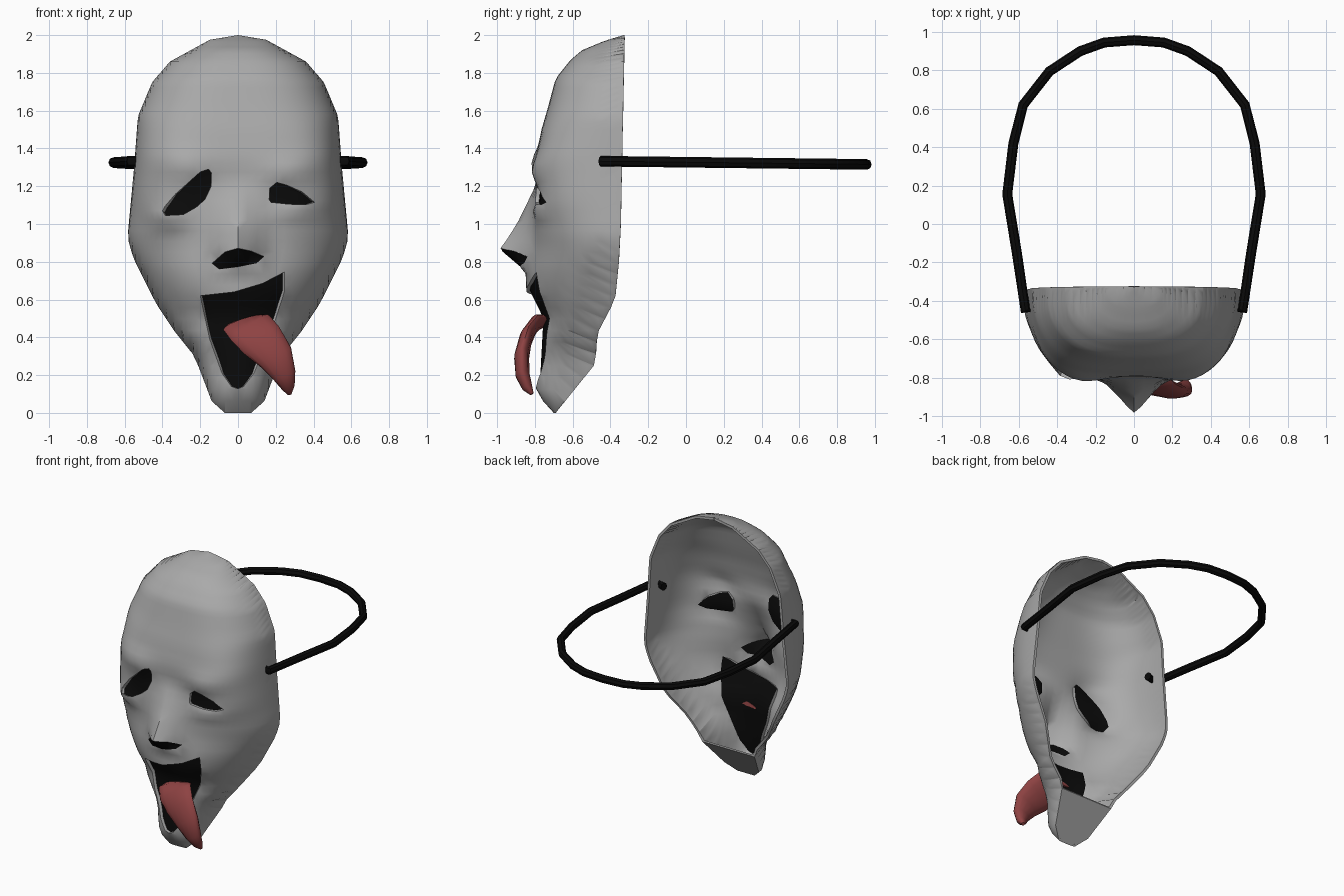
import bpy, bmesh, math
from mathutils import Vector
from mathutils.geometry import delaunay_2d_cdt

if "Cube" in bpy.data.objects:
    bpy.data.objects.remove(bpy.data.objects["Cube"])


def material(name, rgb):
    m = bpy.data.materials.new(name)
    m.diffuse_color = (*rgb, 1)
    m.use_nodes = True
    m.node_tree.nodes["Principled BSDF"].inputs["Base Color"].default_value = m.diffuse_color
    return m


GREY = material("mask grey", (0.40, 0.40, 0.40))
BLACK = material("black cloth", (0.003, 0.003, 0.003))
RED = material("tongue red", (0.27, 0.055, 0.055))


def finish(bm, name, mats, solid=0, angle=40):
    me = bpy.data.meshes.new(name)
    bm.to_mesh(me)
    bm.free()
    ob = bpy.data.objects.new(name, me)
    bpy.context.collection.objects.link(ob)
    for m in mats:
        me.materials.append(m)
    bpy.ops.object.select_all(action='DESELECT')
    ob.select_set(True)
    bpy.context.view_layer.objects.active = ob
    if solid:
        mod = ob.modifiers.new("shell", 'SOLIDIFY')
        mod.thickness, mod.offset = solid, -1
        bpy.ops.object.modifier_apply(modifier=mod.name)
    bpy.ops.object.shade_smooth_by_angle(angle=math.radians(angle))
    return ob


def table(tab, z):
    for (a, va), (b, vb) in zip(tab, tab[1:]):
        if z <= b:
            return va + (vb - va) * (z - a) / (b - a)
    return tab[-1][1]


# Mask profiles by height: half width, rim depth, front depth, squareness
WIDTH = [(0, .07), (.05, .135), (.13, .165), (.30, .23), (.43, .335), (.58, .435), (.82, .555),
         (.93, .585), (1.3, .55), (1.57, .53), (1.75, .455), (1.86, .36), (1.975, .15), (2, 0)]
RIM = [(0, -.69), (.26, -.48), (.42, -.47), (.6, -.375), (.8, -.355), (1, -.345), (2, -.325)]
FRONT = [(0, -.70), (.05, -.75), (.13, -.795), (.5, -.775), (.64, -.845), (.76, -.85), (.9, -.82),
         (1.2, -.79), (1.35, -.795), (1.5, -.765), (1.62, -.73), (1.77, -.69), (1.87, -.61),
         (1.92, -.55), (1.97, -.43), (2, -.33)]
SQUARE = [(0, 2.5), (.5, 1.9), (.85, 2.0), (1.0, 2.7), (1.15, 4.5), (1.35, 5), (1.6, 3.2), (2, 2.3)]
NOSE = [(0, 0), (.75, 0), (.865, .16), (1.0, .085), (1.22, 0), (2, 0)]


def bump(x, z, cx, cz, rx, rz, h):
    return h * math.exp(-((x - cx) / rx) ** 2 - ((z - cz) / rz) ** 2)


def depth(x, z):
    w, rim = table(WIDTH, z), table(RIM, z)
    u = min(1, abs(x) / w) if w > 1e-6 else 0
    k = max(0, 1 - u ** table(SQUARE, z)) ** .47
    y = rim + (table(FRONT, z) - rim) * k
    y -= table(NOSE, z) * max(0, 1 - abs(x) / .17)
    # brows and sagging eye bags
    for b in ((-.27, 1.31, .13, .08, .03), (.27, 1.28, .14, .06, .03),
              (-.37, 1.03, .10, .05, .055), (.30, 1.07, .12, .03, .02)):
        y -= bump(x, z, *b) * min(1, k * 1.5)
    return y


# Openings seen from the front
OPENINGS = [
    [(-.40, 1.07), (-.386, 1.095), (-.33, 1.16), (-.20, 1.275), (-.155, 1.29), (-.14, 1.27),
     (-.142, 1.20), (-.175, 1.13), (-.22, 1.09), (-.29, 1.05), (-.385, 1.045)],
    [(.165, 1.13), (.168, 1.19), (.205, 1.22), (.26, 1.205), (.34, 1.17), (.405, 1.115),
     (.36, 1.102), (.27, 1.105), (.175, 1.115)],
    [(-.14, .79), (-.07, .852), (0, .872), (.07, .857), (.14, .827), (.10, .79), (0, .77), (-.10, .758)],
    [(-.20, .62), (-.02, .64), (.13, .685), (.245, .745), (.245, .64), (.20, .50), (.085, .21),
     (.03, .14), (0, .128), (-.035, .14), (-.085, .21), (-.15, .39)]]


def densify(poly, step=.04):
    out = []
    for a, b in zip(poly, poly[1:] + poly[:1]):
        a, b = Vector(a), Vector(b)
        n = max(1, round((b - a).length / step))
        out += [a.lerp(b, i / n) for i in range(n)]
    return out


def inside(p, poly):
    hit = False
    for a, b in zip(poly, poly[1:] + poly[:1]):
        if (a[1] > p[1]) != (b[1] > p[1]) and p[0] < a[0] + (b[0] - a[0]) * (p[1] - a[1]) / (b[1] - a[1]):
            hit = not hit
    return hit


# Mask shell: triangulate outline and openings, then push each point to its depth
N, COLS = 50, 36
rows = [2 * math.sin(math.pi / 2 * i / N) for i in range(N + 1)]
outline = [Vector((table(WIDTH, z), z)) for z in rows]
outline += [Vector((-table(WIDTH, z), z)) for z in reversed(rows[:-1])]
pts, edges = [], []
for loop in [outline] + [densify(p) for p in OPENINGS]:
    s, n = len(pts), len(loop)
    pts += loop
    edges += [(s + i, s + (i + 1) % n) for i in range(n)]
border = pts[len(outline):]
for z in rows[:-1]:
    for j in range(1, COLS):
        p = Vector((table(WIDTH, z) * math.sin(math.pi * (j / COLS - .5)), z))
        if all((p - q).length > .018 for q in border):
            pts.append(p)
v2, _, tris, *_ = delaunay_2d_cdt(pts, edges, [], 1, 1e-5)
bm = bmesh.new()
vs = [bm.verts.new((p.x, depth(p.x, p.y), p.y)) for p in v2]
for t in tris:
    f = bm.faces.new([vs[i] for i in t])
    c = f.calc_center_median()
    for k, poly in enumerate(OPENINGS):
        if inside((c.x, c.z), poly):
            f.material_index = 1 + k
# underside of the chin
low = [z for z in rows if z < .28]
for a, b in zip(low, low[1:]):
    bm.faces.new([bm.verts.new((s * table(WIDTH, z), depth(table(WIDTH, z), z), z))
                  for s, z in ((-1, a), (1, a), (1, b), (-1, b))])
bmesh.ops.remove_doubles(bm, verts=bm.verts, dist=.0005)
bmesh.ops.recalc_face_normals(bm, faces=bm.faces)
if sum(f.normal.y * f.calc_area() for f in bm.faces if f.calc_center_median().z > 1) > 0:
    bmesh.ops.reverse_faces(bm, faces=bm.faces)
# sink the dark cloth behind each opening (the nostrils stay nearly flush)
for k, sink in enumerate((.02, .02, .002, .02)):
    dark = [f for f in bm.faces if f.material_index == 1 + k]
    edge = bmesh.ops.inset_region(bm, faces=dark, thickness=.002, depth=-sink, use_even_offset=False)
    for f in edge["faces"]:
        f.material_index = 0
for f in bm.faces:
    f.material_index = min(1, f.material_index)
finish(bm, "mask_shell", [GREY, BLACK], solid=.018)


def loft(name, path, axis, n, mat, angle):
    """Elliptical tube; path rows are x, y, z, half width along axis, half thickness."""
    bm = bmesh.new()
    P = [Vector(p[:3]) for p in path]
    rings = []
    for i, p in enumerate(path):
        t = (P[min(i + 1, len(P) - 1)] - P[max(i - 1, 0)]).normalized()
        a = Vector(axis)
        a = (a - t * a.dot(t)).normalized()
        b = t.cross(a)
        rings.append([bm.verts.new(P[i] + a * p[3] * math.cos(2 * math.pi * k / n)
                                   + b * p[4] * math.sin(2 * math.pi * k / n)) for k in range(n)])
    for r, s in zip(rings, rings[1:]):
        for k in range(n):
            bm.faces.new((r[k], r[(k + 1) % n], s[(k + 1) % n], s[k]))
    bm.faces.new(rings[0])
    bm.faces.new(rings[-1])
    bmesh.ops.recalc_face_normals(bm, faces=bm.faces)
    return finish(bm, name, [mat], angle=angle)


# Tongue
loft("tongue", [(.035, -.735, .485, .09, .015), (.035, -.775, .478, .122, .026), (.065, -.815, .45, .125, .032),
                (.125, -.85, .385, .118, .036), (.20, -.87, .295, .096, .04), (.245, -.865, .20, .063, .038),
                (.265, -.84, .135, .036, .028), (.272, -.815, .10, .012, .01)],
     (.97, 0, .2), 14, RED, 60)

# Head strap, mirrored half path
half = [(.475, -.425), (.565, -.452), (.61, -.15), (.66, .155), (.628, .42), (.577, .62),
        (.44, .795), (.28, .90), (.155, .945)]
full = half + [(0, .957)] + [(-x, y) for x, y in reversed(half)]
loft("head_strap", [(x, y, 1.327 - .012 * y, .028, .026) for x, y in full], (0, 0, 1), 8, BLACK, 30)
